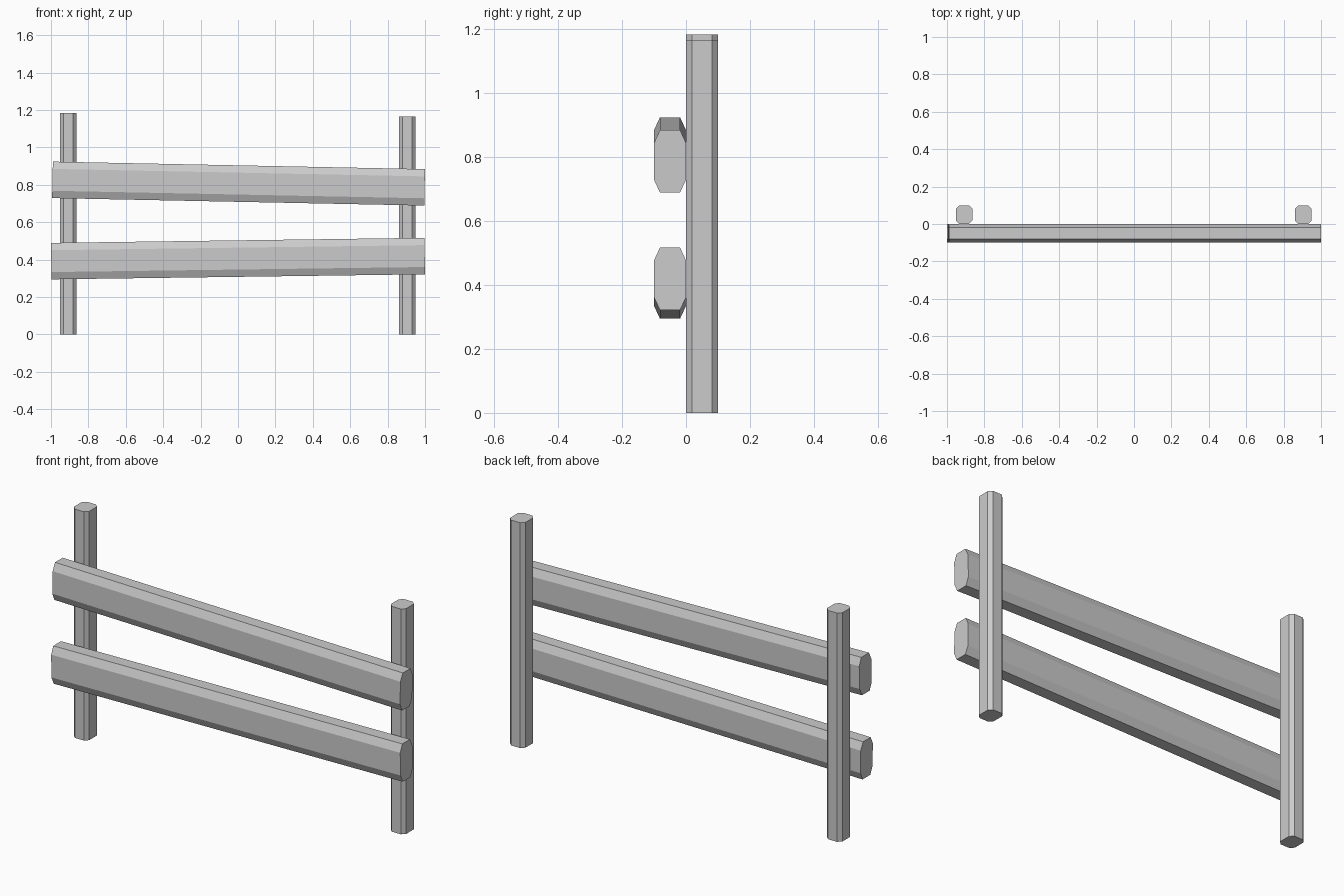
import bpy, bmesh
from math import atan2
from mathutils import Matrix, Vector

if "Cube" in bpy.data.objects:
    bpy.data.objects.remove(bpy.data.objects["Cube"])


def chamfered_beam(name, a, b, ca, cb, length, matrix):
    """Extrude an a x b rectangle with cut corners along local z, centred."""
    x, y = a / 2, b / 2
    outline = [(x, y - cb), (x - ca, y), (ca - x, y), (-x, y - cb),
               (-x, cb - y), (ca - x, -y), (x - ca, -y), (x, cb - y)]
    bm = bmesh.new()
    base = bm.faces.new([bm.verts.new((u, v, -length / 2)) for u, v in outline])
    top = bmesh.ops.extrude_face_region(bm, geom=[base], use_keep_orig=True)
    verts = [e for e in top["geom"] if isinstance(e, bmesh.types.BMVert)]
    bmesh.ops.translate(bm, verts=verts, vec=(0, 0, length))
    bmesh.ops.recalc_face_normals(bm, faces=bm.faces)
    mesh = bpy.data.meshes.new(name)
    bm.to_mesh(mesh)
    bm.free()
    obj = bpy.data.objects.new(name, mesh)
    obj.matrix_world = matrix
    bpy.context.collection.objects.link(obj)
    return obj


# Upright posts behind the rails
for name, x, height in (("left_post", -0.908, 1.183), ("right_post", 0.905, 1.165)):
    chamfered_beam(name, 0.088, 0.099, 0.018, 0.018, height,
                   Matrix.Translation((x, 0.05, height / 2)))

# Slightly tilted rails: local z runs along x, local x is the rail height
lay_down = Matrix(((0, 0, 1, 0), (0, 1, 0, 0), (-1, 0, 0, 0), (0, 0, 0, 1)))
for name, x, z, drop, length in (("upper_rail", 0.003, 0.8065, 0.040, 1.99),
                                 ("lower_rail", 0.0, 0.4055, -0.027, 1.997)):
    tilt = Matrix.Rotation(atan2(drop, length), 4, 'Y')
    place = Matrix.Translation(Vector((x, -0.05, z)))
    chamfered_beam(name, 0.195, 0.099, 0.039, 0.018, length, place @ tilt @ lay_down)
